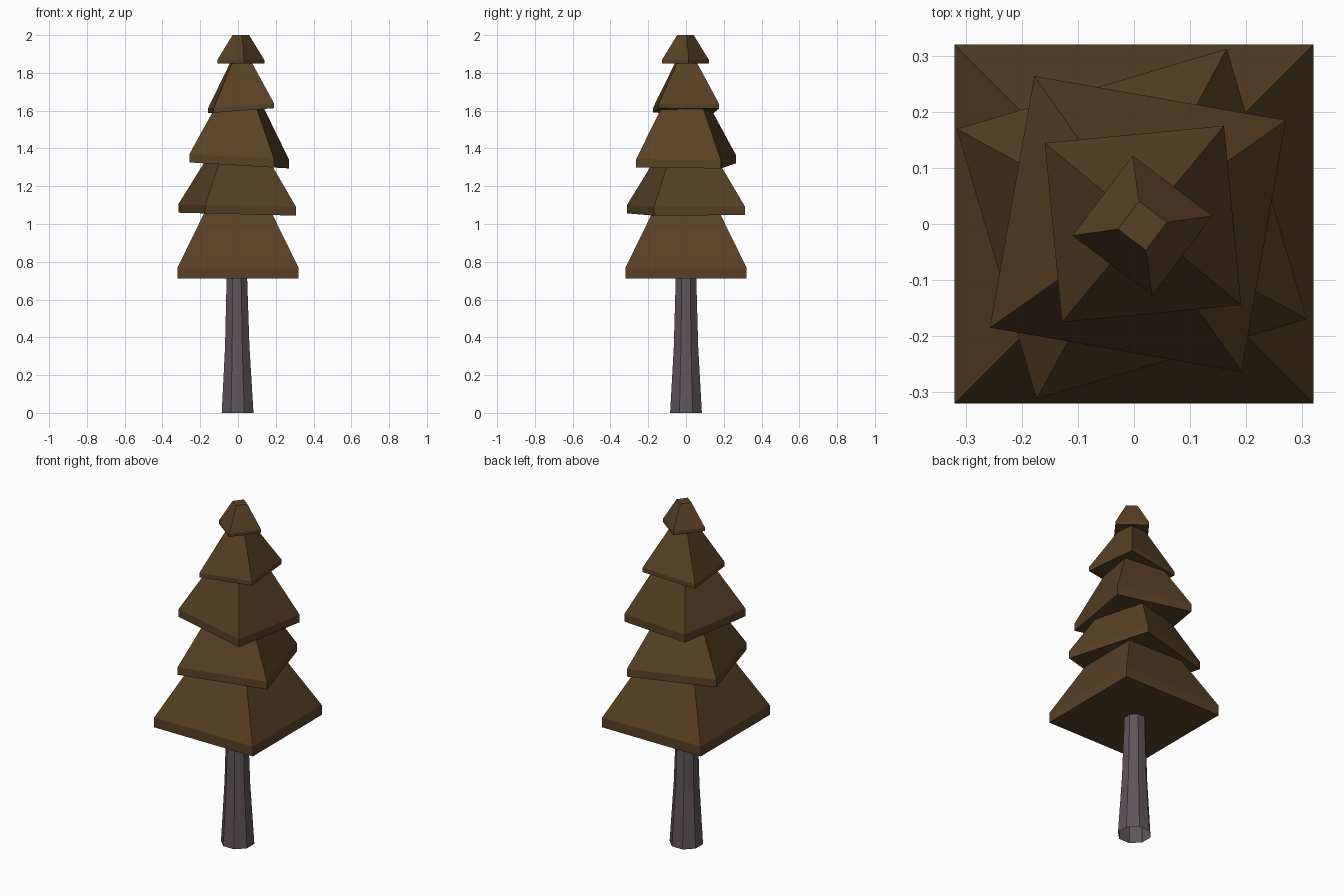
import bpy, bmesh, math

if "Cube" in bpy.data.objects:
    bpy.data.objects.remove(bpy.data.objects["Cube"])


def material(name, rgb):
    m = bpy.data.materials.new(name)
    m.diffuse_color = (*rgb, 1)
    m.use_nodes = True
    m.node_tree.nodes["Principled BSDF"].inputs["Base Color"].default_value = m.diffuse_color
    return m


FOLIAGE = material("dry_brown_foliage", (0.100, 0.053, 0.018))
BARK = material("grey_bark", (0.114, 0.090, 0.102))


def loft(name, rings, mat, cap_bottom=True):
    """Bridge a stack of equal-length rings and cap the ends."""
    bm = bmesh.new()
    vr = [[bm.verts.new(p) for p in ring] for ring in rings]
    n = len(vr[0])
    for a, b in zip(vr, vr[1:]):
        for i in range(n):
            j = (i + 1) % n
            bm.faces.new((a[i], a[j], b[j], b[i]))
    bm.faces.new(vr[-1])
    if cap_bottom:
        bm.faces.new(vr[0][::-1])
    me = bpy.data.meshes.new(name)
    bm.to_mesh(me)
    bm.free()
    me.materials.append(mat)
    ob = bpy.data.objects.new(name, me)
    bpy.context.collection.objects.link(ob)
    return ob


def ring(n, r, z, angle, cx=0.0, cy=0.0, tilt=0.0):
    pts = []
    for i in range(n):
        a = math.radians(angle) + 2 * math.pi * i / n
        x, y = r * math.cos(a), r * math.sin(a)
        pts.append((cx + x, cy + y, z + tilt * x))
    return pts


# Tapered eight-sided trunk, open at the foot
loft("trunk", [ring(8, 0.091, 0.0, 22.5, -0.002),
               ring(8, 0.070, 0.35, 22.5, -0.004),
               ring(8, 0.058, 0.74, 22.5, -0.006)], BARK, cap_bottom=False)

# Square foliage tiers with a short skirt:
# corner radius, corner angle, centre x, centre y, bottom z, skirt, top z, top scale, tilt
tiers = [
    (0.4525, 45.0, 0.0, 0.0, 0.712, 0.058, 1.07, 0.54, 0.0),
    (0.355, 61.5, -0.004, 0.0, 1.052, 0.045, 1.325, 0.56, -0.025),
    (0.322, 35.0, 0.007, 0.0, 1.310, 0.045, 1.615, 0.49, -0.06),
    (0.227, 50.5, 0.016, 0.0, 1.600, 0.025, 1.86, 0.31, 0.075),
    (0.126, 8.0, 0.015, -0.003, 1.850, 0.018, 2.00, 0.35, 0.0),
]
for k, (r, ang, cx, cy, z0, skirt, z1, s, tilt) in enumerate(tiers, 1):
    loft(f"foliage_tier_{k}",
         [ring(4, r, z0, ang, cx, cy, tilt),
          ring(4, r, z0 + skirt, ang, cx, cy, tilt),
          ring(4, r * s, z1, ang, cx, cy)], FOLIAGE)
